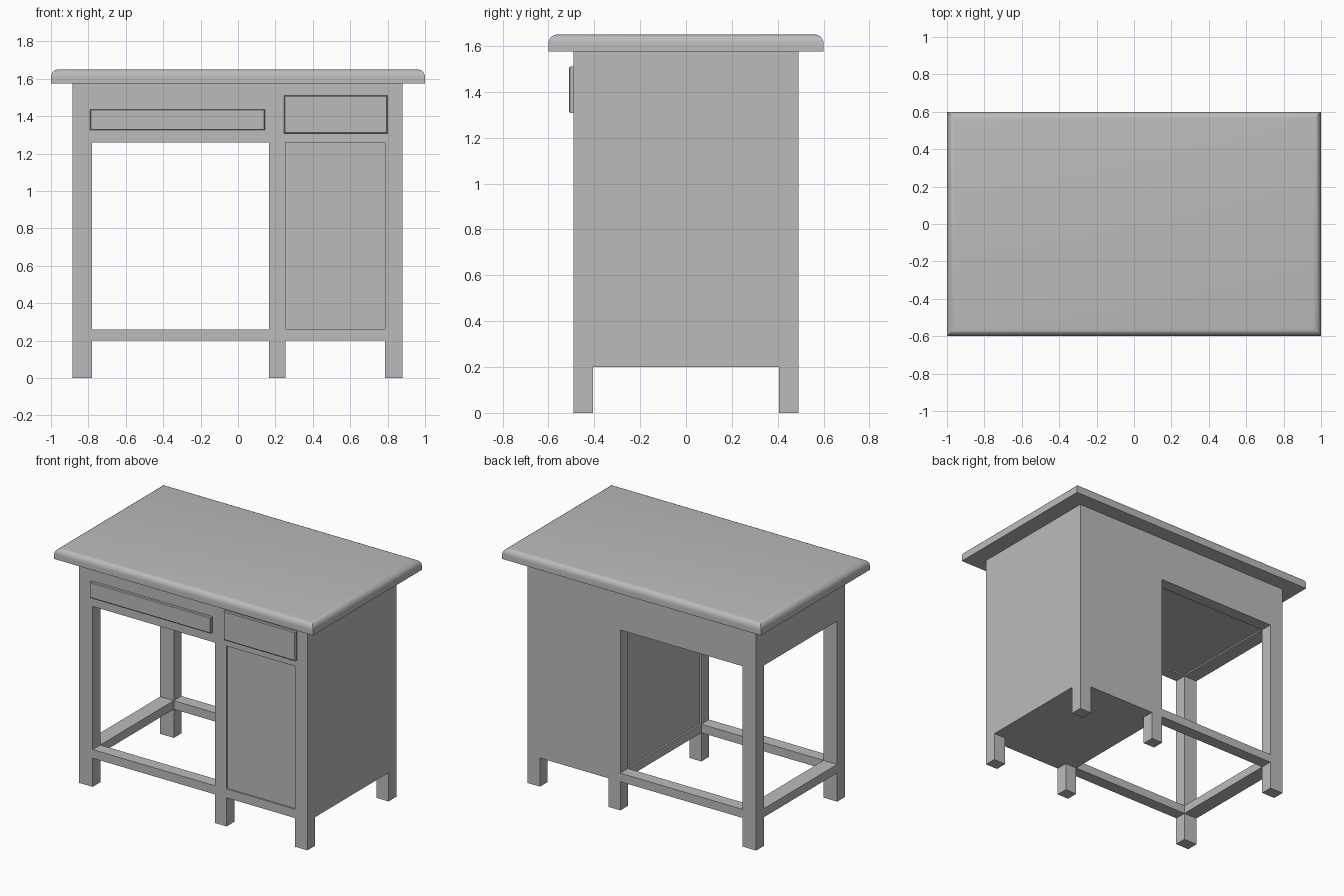
import bpy, bmesh
from mathutils import Vector

default_cube = bpy.data.objects.get("Cube")
if default_cube:
    bpy.data.objects.remove(default_cube, do_unlink=True)

GREY = (0.5, 0.5, 0.5, 1.0)
paint = bpy.data.materials.new("light_grey")
paint.use_nodes = True
paint.diffuse_color = GREY
for node in paint.node_tree.nodes:
    if node.type == 'BSDF_PRINCIPLED':
        node.inputs["Base Color"].default_value = GREY


def box(name, x, y, z, bevel=0.0, segments=1, pick=None):
    """Box spanning the given ranges; pick chooses which edges are bevelled."""
    bm = bmesh.new()
    bmesh.ops.create_cube(bm, size=1)
    for v in bm.verts:
        v.co = Vector([r[0] + (c + 0.5) * (r[1] - r[0]) for r, c in zip((x, y, z), v.co)])
    if bevel:
        edges = [e for e in bm.edges if pick(e)]
        bmesh.ops.bevel(bm, geom=edges, offset=bevel, segments=segments,
                        profile=0.5, affect='EDGES')
    mesh = bpy.data.meshes.new(name)
    bm.to_mesh(mesh)
    bm.free()
    mesh.materials.append(paint)
    obj = bpy.data.objects.new(name, mesh)
    bpy.context.collection.objects.link(obj)
    return obj


# Shared spans
FRONT, BACK = (-0.49, -0.405), (0.405, 0.49)
BETWEEN = (FRONT[1], BACK[0])
LEGS = {"right": (-0.885, -0.78), "middle": (0.165, 0.255), "left": (0.785, 0.88)}
KNEE = (LEGS["right"][1], LEGS["middle"][0])
DOOR = (LEGS["middle"][1], LEGS["left"][0])
RAIL, APRON = (0.2, 0.26), (1.26, 1.575)

# Table top with rounded upper edges
top = box("table_top", (-1, 1), (-0.6, 0.6), (1.575, 1.65), 0.04, 5,
          lambda e: all(v.co.z > 1.64 for v in e.verts))
bpy.context.view_layer.objects.active = top
top.select_set(True)
bpy.ops.object.shade_smooth_by_angle(angle=0.6)
top.select_set(False)

# Legs, then rails and aprons of the front and back frames
for end, y in (("front", FRONT), ("back", BACK)):
    for side, x in LEGS.items():
        box(f"{end}_{side}_leg", x, y, (0, APRON[1]))
    box(f"{end}_knee_rail", KNEE, y, RAIL)
    box(f"{end}_knee_apron", KNEE, y, APRON)

# Open right side, and the frame on the cabinet's knee side
for side in ("right", "middle"):
    box(f"{side}_side_rail", LEGS[side], BETWEEN, RAIL)
    box(f"{side}_side_apron", LEGS[side], BETWEEN, APRON)

# Underside of the drawer space
box("drawer_floor", KNEE, BETWEEN, (1.27, 1.3))

# Cabinet: recessed core shows as door and knee side panel
box("cabinet_core", (0.178, 0.86), (-0.48, 0.47), (0.2, 1.57))
box("cabinet_side", (0.86, 0.88), BETWEEN, (0.2, 1.575))
box("cabinet_back", DOOR, (0.47, 0.49), (0.2, 1.575))
box("cabinet_front_rail", DOOR, FRONT, (0.2, 0.262))
box("cabinet_front_apron", DOOR, FRONT, APRON)

# Drawer fronts with softened front edges
for name, x, z in (("wide_drawer", (-0.79, 0.145), (1.325, 1.437)),
                   ("cabinet_drawer", (0.245, 0.8), (1.307, 1.51))):
    box(name, x, (-0.51, -0.48), z, 0.005, 1,
        lambda e: all(v.co.y < -0.5 for v in e.verts))
